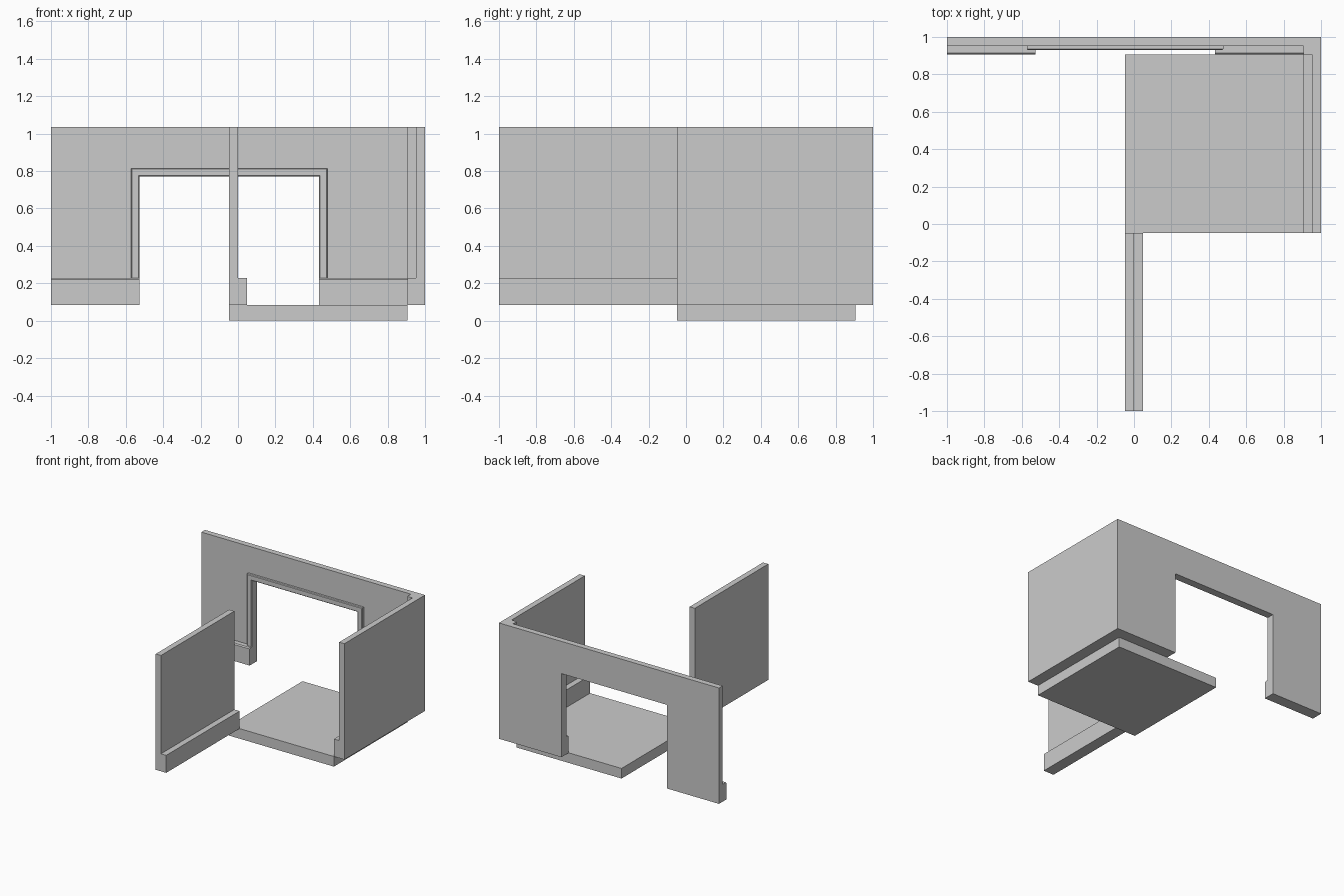
import bpy, bmesh
from mathutils import Vector

if "Cube" in bpy.data.objects:
    bpy.data.objects.remove(bpy.data.objects["Cube"])

T = 0.0475                                # wall thickness
Z0, ZS, Z1 = 0.083, 0.227, 1.035          # floor top, skirting top, wall top
YB = 1 - 2 * T                            # front plane of the skirting, also floor edge
DL, DR, DT = -0.5275, 0.4325, 0.77        # door opening


def prism(name, profile, place, a, b):
    """Extrude a 2D profile from a to b; place(u, v, w) maps to xyz."""
    bm = bmesh.new()
    lo = [bm.verts.new(place(u, v, a)) for u, v in profile]
    hi = [bm.verts.new(place(u, v, b)) for u, v in profile]
    bm.faces.new(lo)
    bm.faces.new(hi)
    n = len(profile)
    for i in range(n):
        j = (i + 1) % n
        bm.faces.new((lo[i], lo[j], hi[j], hi[i]))
    bmesh.ops.recalc_face_normals(bm, faces=bm.faces)
    mesh = bpy.data.meshes.new(name)
    bm.to_mesh(mesh)
    bm.free()
    ob = bpy.data.objects.new(name, mesh)
    bpy.context.collection.objects.link(ob)
    return ob


def rect(u0, u1, v0, v1):
    return [(u0, v0), (u1, v0), (u1, v1), (u0, v1)]


along_x = lambda u, v, w: Vector((w, u, v))
along_y = lambda u, v, w: Vector((u, w, v))
along_z = lambda u, v, w: Vector((u, v, w))

# Floor slab
prism("floor", rect(-T, YB, -T, YB), along_z, 0, Z0)

# Back wall with door opening
prism("back_wall", [(-1, Z0), (DL, Z0), (DL, DT), (DR, DT), (DR, Z0),
                    (1, Z0), (1, Z1), (-1, Z1)], along_y, 1 - T, 1)

# Skirting with a small chamfer either side of the door
c = 0.008
skirt = [(1 - T, Z0), (YB, Z0), (YB, ZS - c), (YB + c, ZS), (1 - T, ZS)]
prism("back_skirting_left", skirt, along_x, -1, DL)
prism("back_skirting_right", skirt, along_x, DR, YB)

# Door frame trim, chamfered on its front edges
w = 0.045
trim = prism("door_trim", [(DL - w, Z0), (DL, Z0), (DL, DT), (DR, DT), (DR, Z0),
                           (DR + w, Z0), (DR + w, DT + w), (DL - w, DT + w)],
             along_y, 0.931, 1 - T)
bm = bmesh.new()
bm.from_mesh(trim.data)
front = [e for e in bm.edges
         if all(v.co.y < 0.94 for v in e.verts) and any(v.co.z > 0.5 for v in e.verts)]
bmesh.ops.bevel(bm, geom=front, offset=0.005, segments=1, affect='EDGES')
bm.to_mesh(trim.data)
bm.free()

# Inner corner post
prism("corner_post", rect(YB, 1 - T, YB, 1 - T), along_z, Z0, Z1)

# Right wall and its skirting as one stepped profile
prism("right_wall", [(YB, Z0), (1, Z0), (1, Z1), (1 - T, Z1), (1 - T, ZS), (YB, ZS)],
      along_y, -T, 1 - T)

# Separate front wall panel with skirting
prism("front_panel", [(-T, Z0), (T, Z0), (T, ZS), (0, ZS), (0, Z1), (-T, Z1)],
      along_y, -1, -T)
